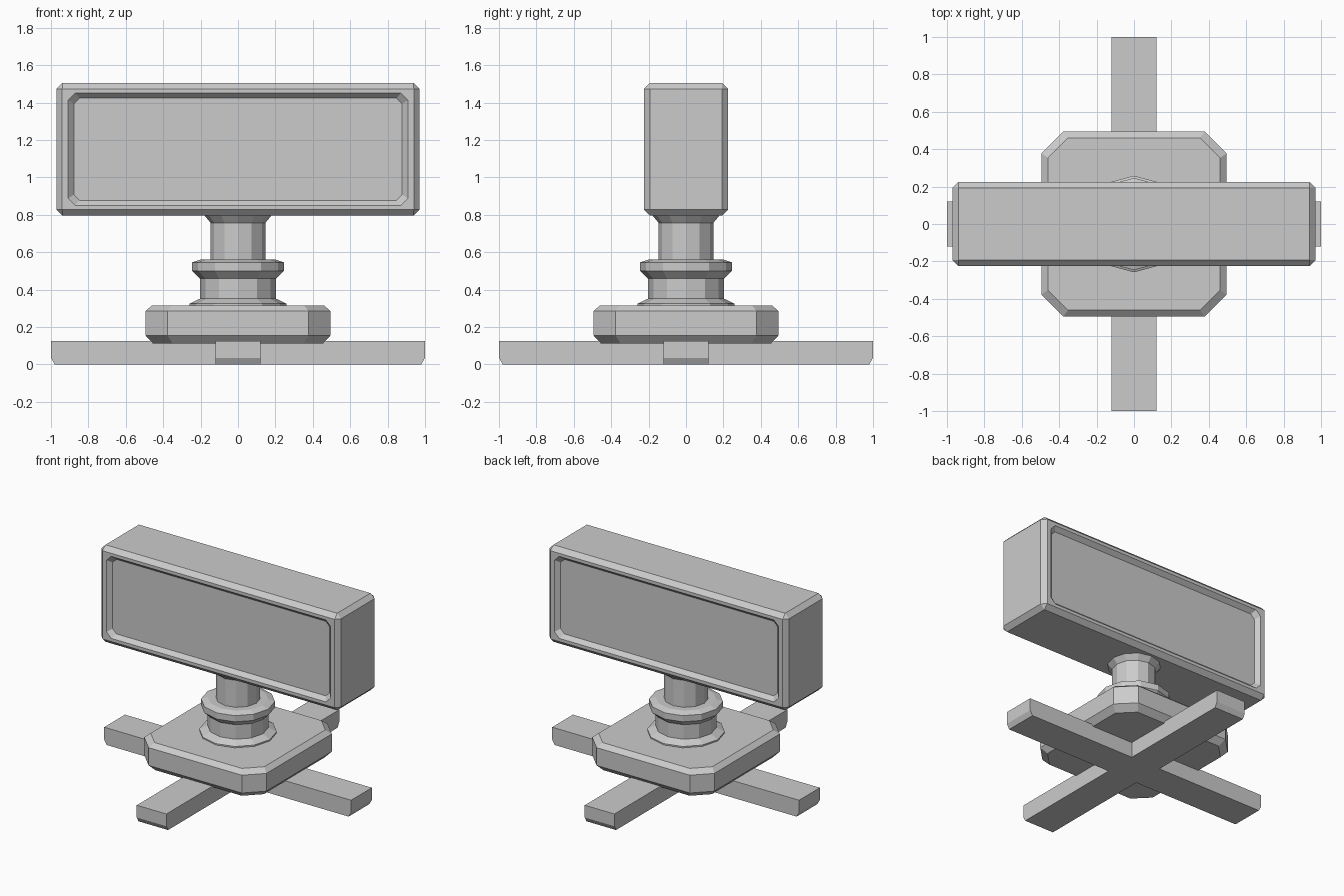
import bpy, bmesh, math
from mathutils import Vector

cube = bpy.data.objects.get("Cube")
if cube:
    bpy.data.objects.remove(cube, do_unlink=True)

GREY = (0.6, 0.6, 0.6, 1.0)
mat = bpy.data.materials.new("plain grey")
mat.use_nodes = True
mat.diffuse_color = GREY
mat.node_tree.nodes["Principled BSDF"].inputs["Base Color"].default_value = GREY


def loft(name, rings):
    """Skin equal-length closed rings of points and cap both ends."""
    bm = bmesh.new()
    loops = [[bm.verts.new(p) for p in ring] for ring in rings]
    n = len(loops[0])
    for a, b in zip(loops, loops[1:]):
        for i in range(n):
            j = (i + 1) % n
            bm.faces.new((a[i], a[j], b[j], b[i]))
    bm.faces.new(loops[0])
    bm.faces.new(loops[-1])
    bmesh.ops.remove_doubles(bm, verts=bm.verts, dist=0.0005)
    bmesh.ops.recalc_face_normals(bm, faces=bm.faces)
    mesh = bpy.data.meshes.new(name)
    bm.to_mesh(mesh)
    bm.free()
    mesh.materials.append(mat)
    obj = bpy.data.objects.new(name, mesh)
    bpy.context.collection.objects.link(obj)
    return obj


def cut_rect(hx, hy, c):
    """Rectangle outline with cut corners."""
    return [(hx, hy - c), (hx - c, hy), (c - hx, hy), (-hx, hy - c),
            (-hx, c - hy), (c - hx, -hy), (hx - c, -hy), (hx, c - hy)]


def cross(length, w):
    """Plus-shaped outline made of four equal arms."""
    arm = [(w, w), (length, w), (length, -w)]
    pts = []
    for x, y in arm:
        pts.append((x, y))
    outline = []
    for k in range(4):
        ca, sa = round(math.cos(k * math.pi / 2)), round(math.sin(k * math.pi / 2))
        # walk each arm counter-clockwise: inner corner, then both tip corners
        for x, y in ((w, -w), (length, -w), (length, w)):
            outline.append((x * ca - y * sa, x * sa + y * ca))
    return outline


def polygon(r, sides=12):
    return [(r * math.sin(i * math.tau / sides), r * math.cos(i * math.tau / sides))
            for i in range(sides)]


def flat(outline, z):
    return [Vector((x, y, z)) for x, y in outline]


# Crossed feet, tips undercut at the floor
loft("cross_feet", [flat(cross(l, 0.12), z) for l, z in
                    ((0.98, 0), (1.0, 0.035), (1.0, 0.125))])

# Base block with cut corners and bevelled rims
loft("base_block", [flat(cut_rect(h, h, c), z) for h, c, z in
                    ((0.455, 0.105, 0.112), (0.495, 0.117, 0.155),
                     (0.495, 0.117, 0.285), (0.46, 0.107, 0.315))])

# Turned post with collar and flared ends
POST = [(0.258, 0.31), (0.258, 0.325), (0.202, 0.352), (0.202, 0.458),
        (0.246, 0.5), (0.246, 0.545), (0.2, 0.56), (0.147, 0.56),
        (0.147, 0.757), (0.182, 0.8)]
loft("post", [flat(polygon(r), z) for r, z in POST])

# Bevelled head with a recessed panel on both broad sides
HALF = [(0.878, 0.273, 0.03, 0.195), (0.908, 0.3, 0.038, 0.225),
        (0.94, 0.323, 0, 0.225), (0.97, 0.355, 0.032, 0.193)]
SECTIONS = [(a, b, c, -y) for a, b, c, y in HALF] + HALF[::-1]
loft("head", [[Vector((x, y, z + 1.15)) for x, z in cut_rect(a, b, c)]
              for a, b, c, y in SECTIONS])
